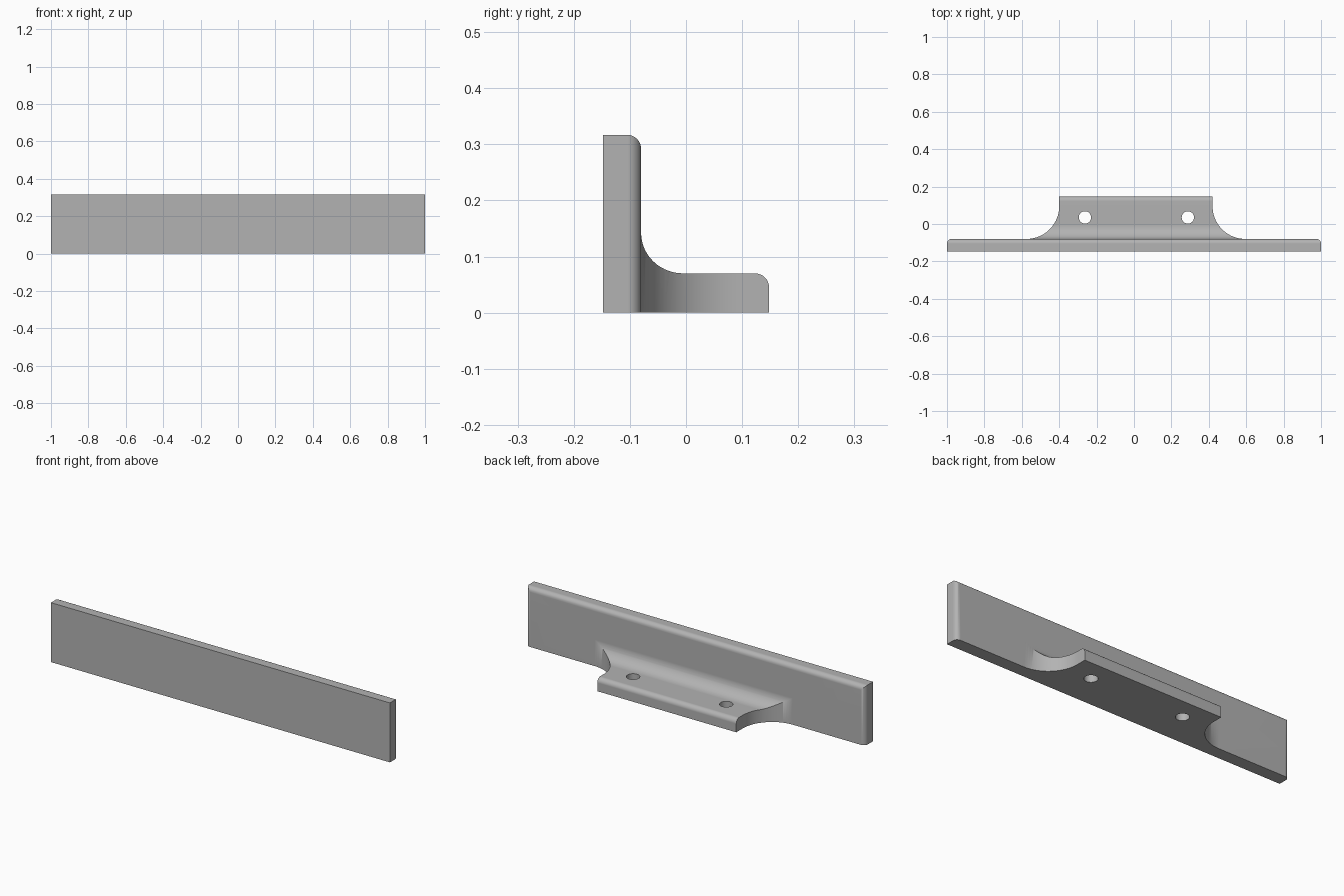
import bpy
import bmesh
import math
from mathutils import Vector

if "Cube" in bpy.data.objects:
    bpy.data.objects.remove(bpy.data.objects["Cube"])

FRONT, WALL, BACK = -0.148, -0.08, 0.148   # depth positions
TOP, FLANGE = 0.317, 0.07                  # heights
R = 0.025                                  # edge rounding


def arc(cx, cy, rx, ry, a0, a1, n=12):
    """Points on an elliptical arc, angles in degrees."""
    return [(cx + rx * math.cos(math.radians(a0 + (a1 - a0) * i / n)),
             cy + ry * math.sin(math.radians(a0 + (a1 - a0) * i / n)))
            for i in range(n + 1)]


def prism(name, points, direction):
    """Extrude a closed outline of 3D points along a direction."""
    bm = bmesh.new()
    face = bm.faces.new([bm.verts.new(p) for p in points])
    side = bmesh.ops.extrude_face_region(bm, geom=[face])["geom"]
    bmesh.ops.translate(bm, vec=Vector(direction),
                        verts=[v for v in side if isinstance(v, bmesh.types.BMVert)])
    bmesh.ops.recalc_face_normals(bm, faces=bm.faces)
    mesh = bpy.data.meshes.new(name)
    bm.to_mesh(mesh)
    bm.free()
    obj = bpy.data.objects.new(name, mesh)
    bpy.context.collection.objects.link(obj)
    return obj


def boolean(target, cutter, operation):
    mod = target.modifiers.new("cut", 'BOOLEAN')
    mod.operation = operation
    mod.solver = 'EXACT'
    mod.object = cutter
    bpy.context.view_layer.objects.active = target
    bpy.ops.object.modifier_apply(modifier=mod.name)
    bpy.data.objects.remove(cutter, do_unlink=True)


# L-shaped side section (y, z): upright plate, inner fillet, rounded flange edge
section = [(FRONT, 0), (BACK, 0)]
section += arc(BACK - R, FLANGE - R, R, R, 0, 90, 8)
section += arc(WALL + 0.075, FLANGE + 0.072, 0.075, 0.072, 270, 180, 14)
section += arc(WALL - R, TOP - R, R, R, 0, 90, 8)
section += [(FRONT, TOP)]
bracket = prism("bracket", [(-1.1, y, z) for y, z in section], (2.2, 0, 0))

# Plan outline (x, y): long plate with a flange that flares into it
FL, FR, FLARE = -0.40, 0.42, 0.175
plan = [(-1, FRONT), (1, FRONT)]
plan += arc(1 - R, WALL - R, R, R, 0, 90, 8)
plan += arc(FR + FLARE, WALL + FLARE, FLARE, FLARE, 270, 180, 20)
plan += [(FR, BACK + 0.1), (FL, BACK + 0.1)]
plan += arc(FL - FLARE, WALL + FLARE, FLARE, FLARE, 0, -90, 20)
plan += arc(-1 + R, WALL - R, R, R, 90, 180, 8)
boolean(bracket, prism("plan_cutter", [(x, y, -0.1) for x, y in plan], (0, 0, 0.6)),
        'INTERSECT')

# Two screw holes through the flange
for x in (-0.262, 0.288):
    ring = arc(x, 0.035, 0.033, 0.033, 0, 360, 32)[:-1]
    boolean(bracket, prism("hole_cutter", [(a, b, -0.1) for a, b in ring], (0, 0, 0.4)),
            'DIFFERENCE')

# Plain grey finish
grey = bpy.data.materials.new("grey")
grey.diffuse_color = (0.45, 0.45, 0.45, 1)
grey.use_nodes = True
grey.node_tree.nodes["Principled BSDF"].inputs["Base Color"].default_value = grey.diffuse_color
bracket.data.materials.clear()
bracket.data.materials.append(grey)
for poly in bracket.data.polygons:
    poly.material_index = 0

# Smooth the rounded areas while keeping the hard edges
bpy.ops.object.select_all(action='DESELECT')
bracket.select_set(True)
bpy.context.view_layer.objects.active = bracket
bpy.ops.object.shade_smooth_by_angle(angle=math.radians(30))
weighted = bracket.modifiers.new("even_shading", 'WEIGHTED_NORMAL')
weighted.keep_sharp = True
